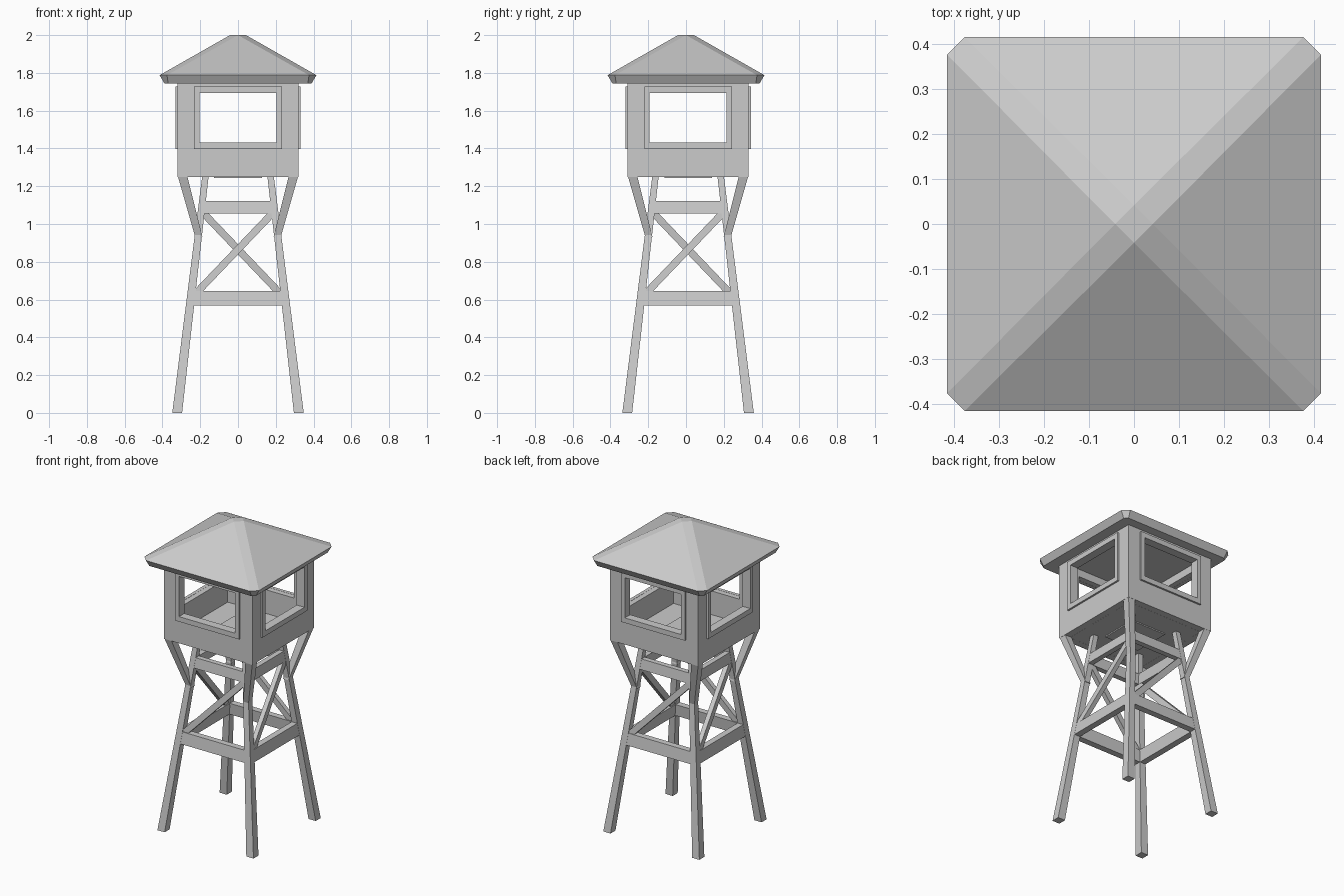
import bpy, bmesh
from math import pi
from mathutils import Vector, Matrix

if "Cube" in bpy.data.objects:
    bpy.data.objects.remove(bpy.data.objects["Cube"])

mat = bpy.data.materials.new("light_grey")
mat.diffuse_color = (0.6, 0.6, 0.6, 1)
mat.use_nodes = True
mat.node_tree.nodes["Principled BSDF"].inputs["Base Color"].default_value = mat.diffuse_color
BODY_Y = 0.011            # the tower body sits slightly behind the roof centre


def finish(bm, name, y=BODY_Y):
    bmesh.ops.remove_doubles(bm, verts=bm.verts, dist=1e-5)
    bmesh.ops.recalc_face_normals(bm, faces=bm.faces)
    me = bpy.data.meshes.new(name)
    bm.to_mesh(me)
    bm.free()
    me.materials.append(mat)
    ob = bpy.data.objects.new(name, me)
    ob.location.y = y
    bpy.context.collection.objects.link(ob)


def loft(bm, rings, caps=True):
    """Skin a list of equal-length point loops."""
    vs = [[bm.verts.new(p) for p in r] for r in rings]
    n = len(vs[0])
    for a, b in zip(vs, vs[1:]):
        for i in range(n):
            j = (i + 1) % n
            bm.faces.new((a[i], a[j], b[j], b[i]))
    if caps:
        bm.faces.new(vs[0])
        bm.faces.new(vs[-1])


def square(cx, cy, h, z):
    return [Vector((cx + sx * h, cy + sy * h, z))
            for sx, sy in ((-1, -1), (1, -1), (1, 1), (-1, 1))]


def wall_rect(hw, z0, z1, y):
    return [Vector(p) for p in ((-hw, y, z0), (hw, y, z0), (hw, y, z1), (-hw, y, z1))]


def four_sides(name, build):
    """Run a builder for the front, then turn copies to the other three sides."""
    bm = bmesh.new()
    for k in range(4):
        part = bmesh.new()
        build(part)
        part.transform(Matrix.Rotation(k * pi / 2, 4, 'Z'))
        me = bpy.data.meshes.new("tmp")
        part.to_mesh(me)
        part.free()
        bm.from_mesh(me)
        bpy.data.meshes.remove(me)
    finish(bm, name)


def leg_out(z):           # outer face of the leaning legs
    return 0.348 - 0.1265 * z


def leg_half(z):          # half thickness, tapering upward
    return 0.026 - 0.0072 * z


# Legs
def leg(bm):
    loft(bm, [square(-(leg_out(z) - leg_half(z)), -(leg_out(z) - leg_half(z)), leg_half(z), z)
              for z in (0, 1.26)])
four_sides("legs", leg)


# Struts from the legs out to the cabin corners
def strut(bm):
    loft(bm, [square(-0.207, -0.207, 0.019, 0.93), square(-0.294, -0.294, 0.025, 1.255)])
four_sides("corner_struts", strut)


# Horizontal bands between the legs
def band(name, z0, z1):
    bm = bmesh.new()
    e = 0.001
    o = [leg_out(z) - e for z in (z0, z1)]
    i = [leg_out(z) - 2 * leg_half(z) + e for z in (z0, z1)]
    loft(bm, [square(0, 0, h, z) for h, z in
              ((o[0], z0), (o[1], z1), (i[1], z1), (i[0], z0), (o[0], z0))], caps=False)
    finish(bm, name)


band("lower_band", 0.568, 0.645)
band("upper_band", 1.056, 1.122)


# One diagonal brace per side
def brace(bm):
    a = Vector((-0.235, -(leg_out(0.62) - 0.02), 0.62))
    b = Vector((0.195, -(leg_out(1.07) - 0.02), 1.07))
    d = (b - a).normalized()
    side = d.cross(Vector((0, 1, 0))).normalized() * 0.019
    dep = d.cross(side).normalized() * 0.015
    loft(bm, [[p + side + dep, p + side - dep, p - side - dep, p - side + dep] for p in (a, b)])
four_sides("diagonal_braces", brace)


# Cabin walls with window openings
def wall(bm):
    loft(bm, [wall_rect(0.32, 1.25, 1.747, -0.32), wall_rect(0.204, 1.43, 1.695, -0.32),
              wall_rect(0.204, 1.43, 1.695, -0.275), wall_rect(0.275, 1.25, 1.747, -0.275)],
         caps=False)
four_sides("cabin_walls", wall)


# Raised window frames
def frame(bm):
    o, i = (0.232, 1.398, 1.727), (0.203, 1.431, 1.694)
    loft(bm, [wall_rect(*o, -0.332), wall_rect(*i, -0.332),
              wall_rect(*i, -0.31), wall_rect(*o, -0.31), wall_rect(*o, -0.332)], caps=False)
four_sides("window_frames", frame)

# Floor and hatch
for name, h, z0, z1 in (("cabin_floor", 0.319, 1.2505, 1.275),
                        ("floor_hatch", 0.126, 1.243, 1.28)):
    bm = bmesh.new()
    loft(bm, [square(0, 0, h, z0), square(0, 0, h, z1)])
    finish(bm, name)


# Hipped roof with cut hips and a small flat diamond top
def octagon(h, c, z):
    return [Vector((x, y, z)) for x, y in ((-c, -h), (c, -h), (h, -c), (h, c),
                                           (c, h), (-c, h), (-h, c), (-h, -c))]


bm = bmesh.new()
loft(bm, [octagon(0.39, 0.37, 1.745), octagon(0.415, 0.376, 1.788), octagon(0.042, 0.0, 2.0)])
bmesh.ops.remove_doubles(bm, verts=bm.verts, dist=1e-5)
finish(bm, "roof", 0)
